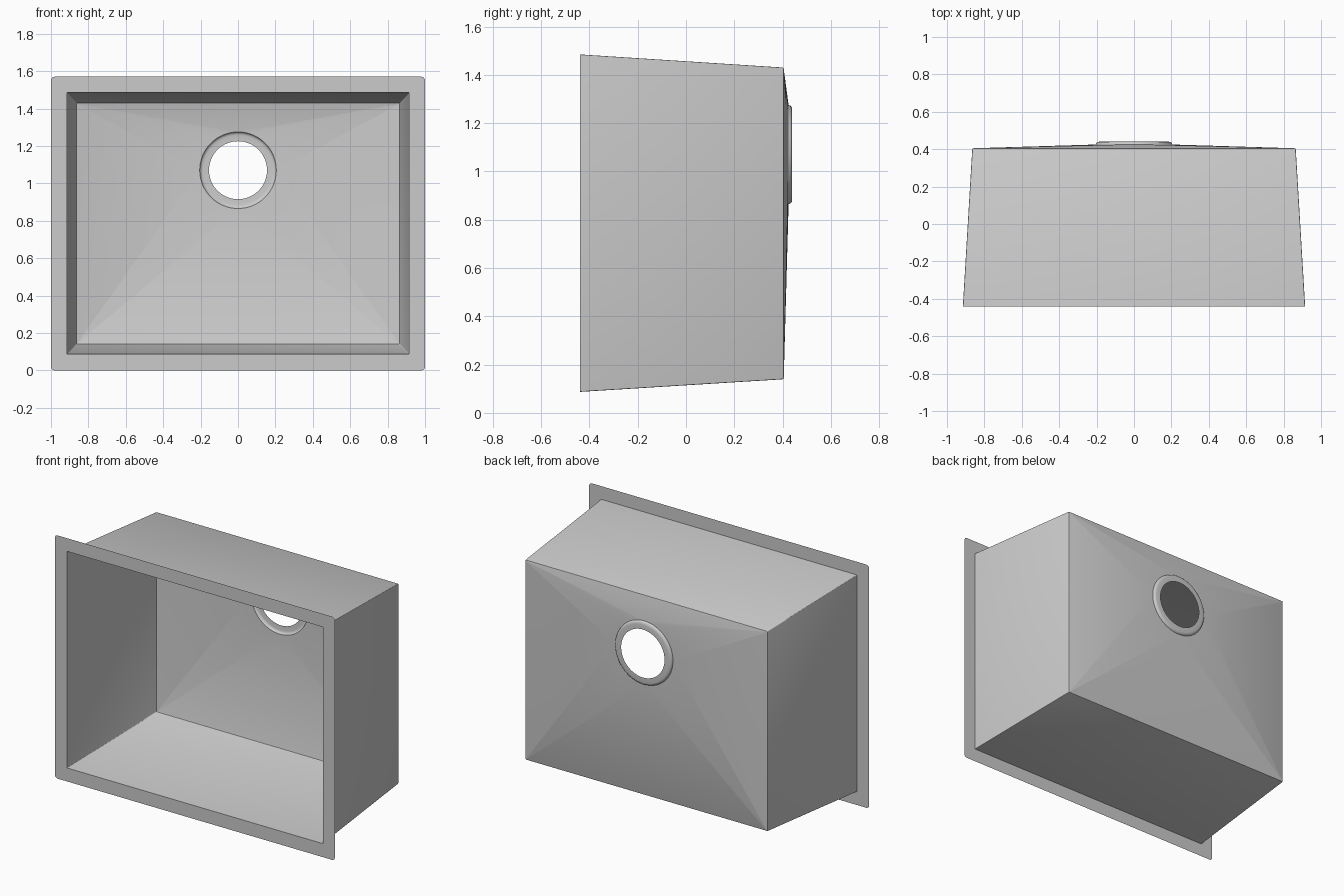
import bpy, bmesh, math

cube = bpy.data.objects.get("Cube")
if cube:
    bpy.data.objects.remove(cube, do_unlink=True)

steel = bpy.data.materials.new("brushed_steel_grey")
steel.use_nodes = True
colour = (0.6, 0.6, 0.6, 1)
steel.diffuse_color = colour
steel.node_tree.nodes["Principled BSDF"].inputs["Base Color"].default_value = colour

ARC = 4           # segments per rounded corner
QUARTER = 16      # segments per quarter of the drain
DRAIN_Z = 1.07
TOP = 1.57


def rounded_rect(bm, half_x, low, high, radius, y):
    """Ring of vertices, corner by corner, counter-clockwise from +x +z."""
    ring = []
    cz, half_z = (low + high) / 2, (high - low) / 2
    for q, (sx, sz) in enumerate([(1, 1), (-1, 1), (-1, -1), (1, -1)]):
        for i in range(ARC + 1):
            a = (q + i / ARC) * math.pi / 2
            ring.append(bm.verts.new((sx * (half_x - radius) + radius * math.cos(a), y,
                                      cz + sz * (half_z - radius) + radius * math.sin(a))))
    return ring


def circle(bm, radius, y):
    n = QUARTER * 4
    return [bm.verts.new((radius * math.cos(i * math.tau / n), y,
                          DRAIN_Z + radius * math.sin(i * math.tau / n))) for i in range(n)]


def bridge(bm, a, b):
    n = len(a)
    for i in range(n):
        j = (i + 1) % n
        bm.faces.new((a[i], a[j], b[j], b[i]))


def finish(bm, name):
    mesh = bpy.data.meshes.new(name)
    bm.to_mesh(mesh)
    bm.free()
    obj = bpy.data.objects.new(name, mesh)
    obj.data.materials.append(steel)
    bpy.context.collection.objects.link(obj)
    bpy.ops.object.select_all(action='DESELECT')
    obj.select_set(True)
    bpy.context.view_layer.objects.active = obj
    bpy.ops.object.shade_smooth_by_angle(angle=math.radians(35))


# Flat mounting flange around the opening
bm = bmesh.new()
bridge(bm, rounded_rect(bm, 1, 0, TOP, 0.02, -0.44),
       rounded_rect(bm, 0.915, 0.087, 1.485, 0.004, -0.44))
finish(bm, "mounting_flange")

# Tapered basin walls, softened rear edge and floor sloping to the drain
bm = bmesh.new()
rings = [rounded_rect(bm, 0.915, 0.087, 1.485, 0.004, -0.44),
         rounded_rect(bm, 0.865, 0.139, 1.431, 0.004, 0.398),
         rounded_rect(bm, 0.863, 0.141, 1.429, 0.004, 0.403),
         rounded_rect(bm, 0.858, 0.146, 1.424, 0.004, 0.405)]
for a, b in zip(rings, rings[1:]):
    bridge(bm, a, b)
edge, rim = rings[-1], circle(bm, 0.205, 0.425)
for q in range(4):
    arc = edge[q * (ARC + 1):(q + 1) * (ARC + 1)]
    fan = [rim[(q * QUARTER + i) % len(rim)] for i in range(QUARTER + 1)]
    mid = ARC // 2
    for i in range(ARC):
        bm.faces.new((arc[i], arc[i + 1], fan[0] if i < mid else fan[-1]))
    for i in range(QUARTER):
        bm.faces.new((arc[mid], fan[i + 1], fan[i]))
    bm.faces.new((arc[-1], edge[(q + 1) * (ARC + 1) % len(edge)], fan[-1]))
finish(bm, "basin")

# Recessed drain seat with an open hole
bm = bmesh.new()
seat = [circle(bm, r, y) for r, y in
        [(0.205, 0.425), (0.202, 0.433), (0.196, 0.438), (0.187, 0.44), (0.155, 0.44)]]
for a, b in zip(seat, seat[1:]):
    bridge(bm, a, b)
finish(bm, "drain_seat")
